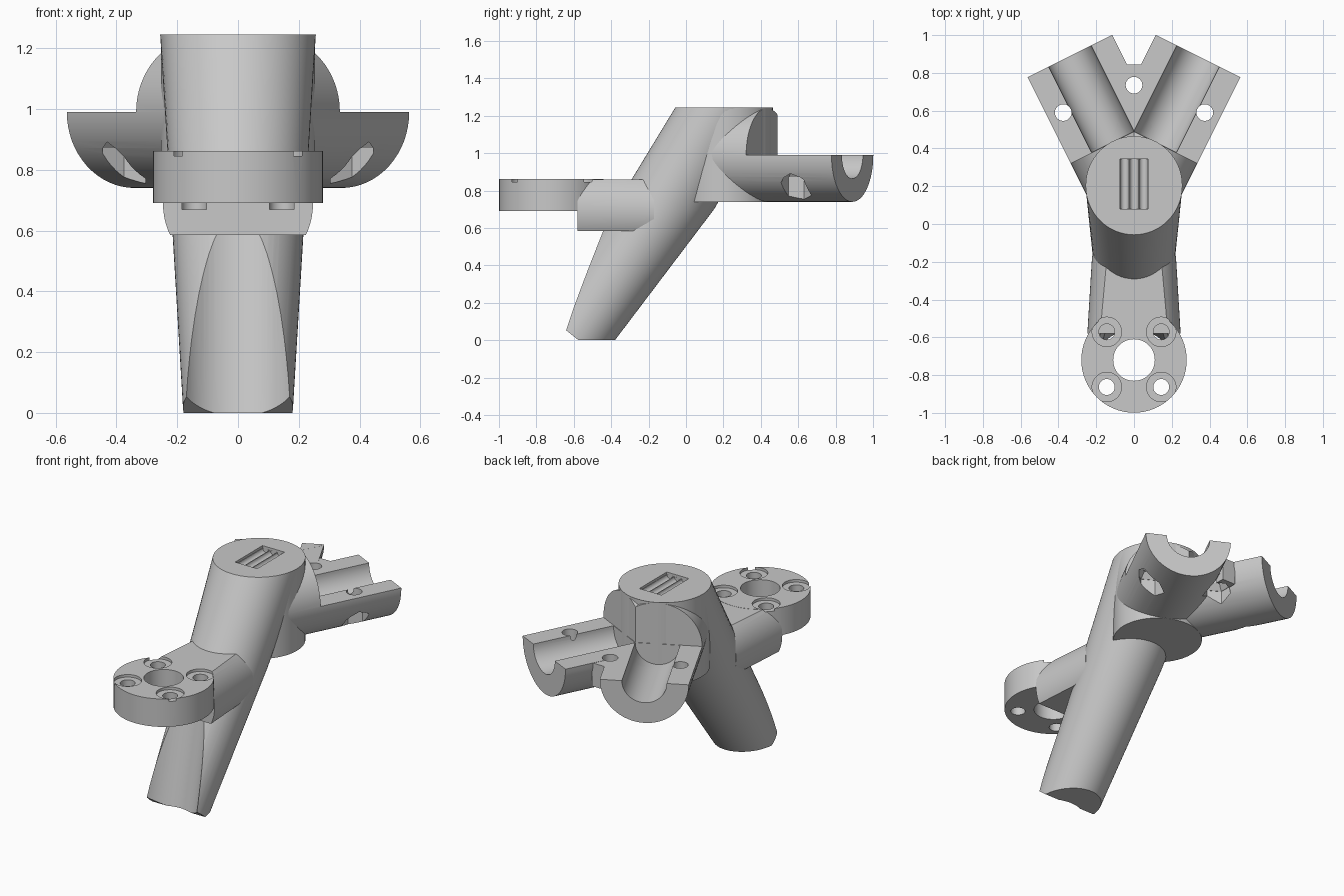
import bpy, bmesh, math
from mathutils import Vector, Matrix

if "Cube" in bpy.data.objects:
    bpy.data.objects.remove(bpy.data.objects["Cube"])

grey = bpy.data.materials.new("plain_grey")
grey.use_nodes = True
COL = (0.58, 0.58, 0.58, 1)
grey.diffuse_color = COL
grey.node_tree.nodes["Principled BSDF"].inputs["Base Color"].default_value = COL


def finish(name, bm):
    bmesh.ops.recalc_face_normals(bm, faces=bm.faces)
    me = bpy.data.meshes.new(name)
    bm.to_mesh(me)
    bm.free()
    me.materials.append(grey)
    ob = bpy.data.objects.new(name, me)
    bpy.context.collection.objects.link(ob)
    return ob


def loft(name, sections, n=64):
    """Skin through horizontal ellipses given as (cy, z, rx, ry)."""
    bm = bmesh.new()
    rings = []
    for cy, z, rx, ry in sections:
        rings.append([bm.verts.new((rx * math.cos(2 * math.pi * i / n),
                                    cy + ry * math.sin(2 * math.pi * i / n), z)) for i in range(n)])
    for a, b in zip(rings, rings[1:]):
        for i in range(n):
            j = (i + 1) % n
            bm.faces.new((a[i], a[j], b[j], b[i]))
    bm.faces.new(rings[0])
    bm.faces.new(rings[-1])
    return finish(name, bm)


def rod(name, start, end, r1, r2=None, n=64):
    """Cylinder or cone between two points."""
    a, b = Vector(start), Vector(end)
    bm = bmesh.new()
    mat = Matrix.Translation((a + b) / 2) @ (b - a).to_track_quat('Z', 'Y').to_matrix().to_4x4()
    bmesh.ops.create_cone(bm, cap_ends=True, segments=n, radius1=r1,
                          radius2=r1 if r2 is None else r2, depth=(b - a).length, matrix=mat)
    return finish(name, bm)


def box(name, center, size, rot=None):
    bm = bmesh.new()
    mat = Matrix.Translation(center) @ (rot or Matrix()) @ Matrix.Diagonal((*size, 1))
    bmesh.ops.create_cube(bm, size=1, matrix=mat)
    return finish(name, bm)


def carve(targets, cutters, op='DIFFERENCE'):
    """Apply every cutter to every target, then discard the cutters."""
    for c in cutters:
        c.hide_render = True
        for ob in targets:
            m = ob.modifiers.new(op, 'BOOLEAN')
            m.operation, m.solver, m.object = op, 'EXACT', c
            bpy.context.view_layer.objects.active = ob
            bpy.ops.object.modifier_apply(modifier=m.name)
    for c in cutters:
        bpy.data.objects.remove(c)


# Slanted tapering leg with a hollow front and trimmed toe
leg = loft("leg", [(-0.595, 0, 0.18, 0.215), (-0.119, 0.7, 0.222, 0.269), (0.204, 1.245, 0.256, 0.261)])
carve([leg], [
    loft("front_hollow", [(-0.78, -0.1, 0.2, 0.2), (-0.629, 0.585, 0.2, 0.2)]),
    box("toe_trim", (0, -0.731, -0.195), (1, 0.8, 0.5), Matrix.Rotation(math.atan(-0.8), 4, 'X')),
])

# Upright hub behind the top of the leg
hub = loft("hub", [(0.21, 0.74, 0.254, 0.254), (0.21, 1.244, 0.254, 0.254)])

# Neck with flat top and bottom, carrying the ring plate
neck = rod("neck", (0, -0.58, 0.69), (0, -0.17, 0.69), 0.247, 0.222)
carve([neck], [box("neck_slab", (0, -0.4, 0.7225), (1, 1, 0.275))], 'INTERSECT')
ring = rod("ring_plate", (0, -0.72, 0.69), (0, -0.72, 0.861), 0.279)

# Screw holes, counterbores, key notches and the centre hole
cuts = [rod("centre_hole", (0, -0.72, 0.6), (0, -0.72, 1), 0.11)]
for sx in (1, -1):
    for sy in (1, -1):
        x, y = sx * 0.144, -0.717 + sy * 0.146
        out = Vector((sx, sy, 0)).normalized()
        cuts += [
            rod("screw_hole", (x, y, 0.67), (x, y, 1), 0.042, n=32),
            rod("counterbore", (x, y, 0.845), (x, y, 1), 0.078, n=32),
            box("key_notch", Vector((x, y, 0.92)) + out * 0.06, (0.07, 0.025, 0.148),
                Matrix.Rotation(math.atan2(sy, sx), 4, 'Z')),
        ]
carve([neck, ring], cuts)

# Two splayed half-round cradles with a web between them
HUB = Vector((0, 0.21, 0.99))
web = box("web", (0, 0.67, 0.917), (0.09, 0.35, 0.143))
cradles, cuts = [], []
for side, s, gap in (("left", 1, 0.0), ("right", -1, 0.0004)):
    d = Vector((s * 0.447, 0.894, 0))
    turn = Matrix.Rotation(-s * math.atan2(0.447, 0.894), 4, 'Z')
    cradles.append(rod(side + "_cradle", HUB, HUB + d * 0.76, 0.25))
    cuts += [
        box("upper_clearance", HUB + d * 0.75 + Vector((0, 0, 0.25 + gap)), (0.9, 1.0, 0.5), turn),
        rod("channel", HUB + d * 0.253, HUB + d * 0.9, 0.126),
    ]

# Bolt holes with tapered hexagonal nut pockets below
for x, y in ((0.375, 0.59), (-0.375, 0.59), (0, 0.735)):
    cuts += [
        rod("bolt_hole", (x, y, 0.6), (x, y, 1.1), 0.044, n=32),
        rod("nut_pocket", (x, y, 0.6), (x, y, 0.872), 0.082, n=6),
        rod("pocket_roof", (x, y, 0.87), (x, y, 0.91), 0.081, 0.05, n=6),
    ]
carve(cradles + [web], cuts)

# Ribbed recess in the top face
cuts = [box("recess", (0, 0.212, 1.26), (0.15, 0.265, 0.06))]
for x in (-0.05, 0, 0.05):
    cuts.append(rod("recess_flute", (x, 0.08, 1.231), (x, 0.344, 1.231), 0.023, n=16))
carve([leg, hub] + cradles, cuts)

# Smooth curved walls, keeping edges sharp
bpy.ops.object.select_all(action='DESELECT')
for ob in [leg, hub, neck, ring, web] + cradles:
    ob.select_set(True)
bpy.context.view_layer.objects.active = leg
bpy.ops.object.shade_smooth_by_angle(angle=math.radians(25))
